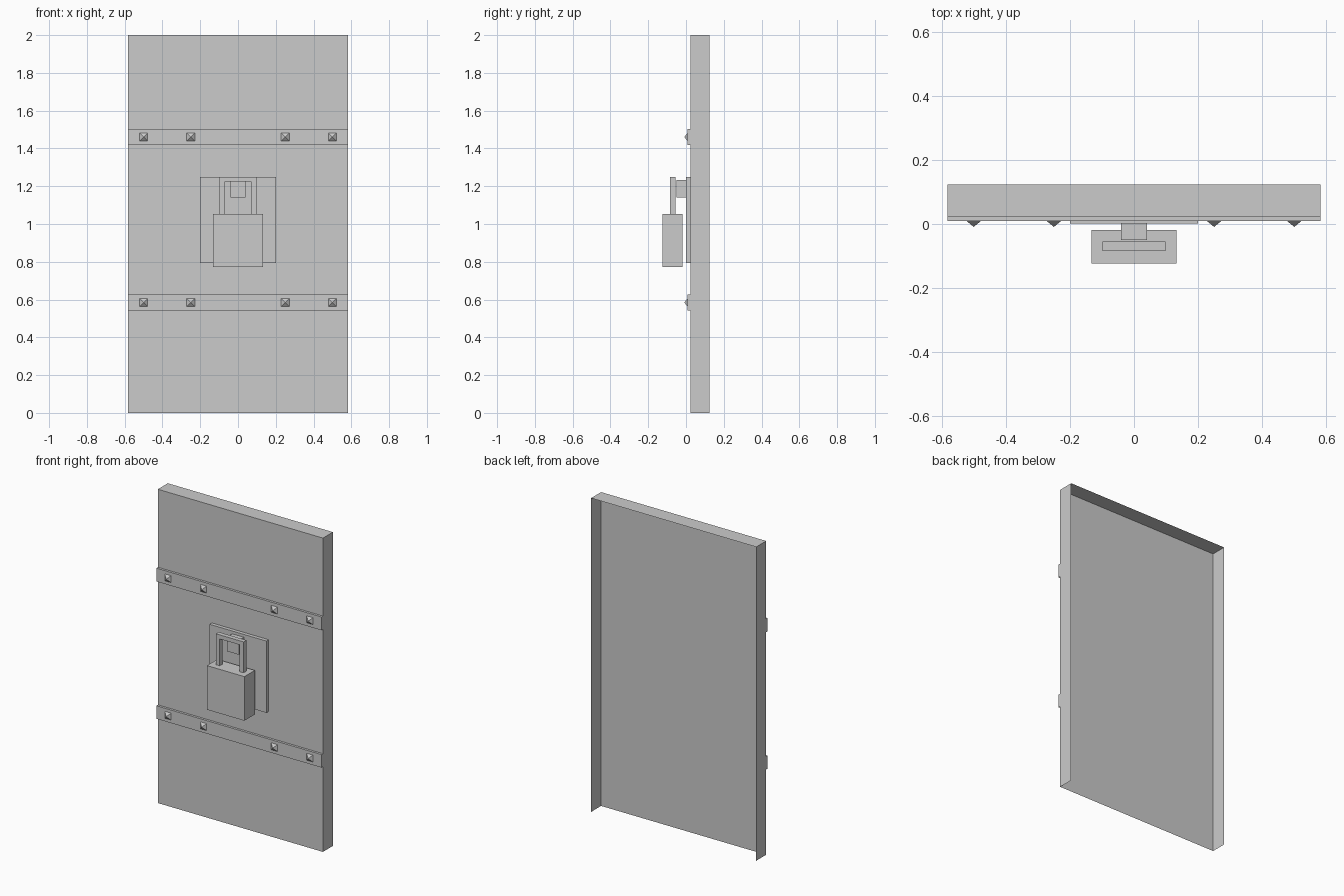
import bpy, bmesh, math
from mathutils import Matrix, Vector

if "Cube" in bpy.data.objects:
    bpy.data.objects.remove(bpy.data.objects["Cube"], do_unlink=True)

GREY = (0.6, 0.6, 0.6, 1.0)
grey = bpy.data.materials.new("plain grey")
grey.use_nodes = True
grey.diffuse_color = GREY
grey.node_tree.nodes["Principled BSDF"].inputs["Base Color"].default_value = GREY


def finish(name, bm):
    mesh = bpy.data.meshes.new(name)
    bm.to_mesh(mesh)
    bm.free()
    mesh.materials.append(grey)
    obj = bpy.data.objects.new(name, mesh)
    bpy.context.collection.objects.link(obj)
    return obj


def box(name, x, y, z, open_sides=()):
    """Box from (min, max) spans; faces pointing along open_sides are removed."""
    bm = bmesh.new()
    lo, hi = (Vector(p) for p in zip(x, y, z))
    place = Matrix.Translation((lo + hi) / 2) @ Matrix.Diagonal((hi - lo).to_4d())
    bmesh.ops.create_cube(bm, size=1, matrix=place)
    bm.normal_update()
    gone = [f for f in bm.faces if any(f.normal.dot(Vector(s)) > 0.9 for s in open_sides)]
    bmesh.ops.delete(bm, geom=gone, context='FACES')
    return finish(name, bm)


def stud(name, x, z):
    """Square pyramid pointing to the front."""
    bm = bmesh.new()
    place = (Matrix.Translation((x, 0, z)) @ Matrix.Rotation(math.pi / 2, 4, 'X')
             @ Matrix.Rotation(math.pi / 4, 4, 'Z'))
    bmesh.ops.create_cone(bm, cap_ends=True, segments=4, radius1=0.022 * math.sqrt(2),
                          radius2=0, depth=0.018, matrix=place)
    bmesh.ops.remove_doubles(bm, verts=bm.verts, dist=0.0001)
    return finish(name, bm)


# Door shell, open at the back and underneath
HALF = 0.582
FRONT = 0.024
box("door_panel", (-HALF, HALF), (FRONT, 0.124), (0, 2), [(0, 1, 0), (0, 0, -1)])

# Reinforcing bands with studs
for label, bottom, top in (("lower", 0.543, 0.626), ("upper", 1.418, 1.503)):
    box(label + "_band", (-HALF, HALF), (0.009, FRONT), (bottom, top))
    for i, x in enumerate((-0.5, -0.25, 0.25, 0.5)):
        stud(f"{label}_stud_{i + 1}", x, (bottom + top) / 2)

# Lock plate and staple
box("lock_plate", (-0.2, 0.2), (0.001, FRONT), (0.793, 1.25))
box("staple", (-0.041, 0.041), (-0.05, 0.001), (1.14, 1.232))

# Padlock body and square shackle
box("padlock_body", (-0.132, 0.132), (-0.124, -0.019), (0.772, 1.053))
bm = bmesh.new()
outline = [(0.098, 1.05), (0.098, 1.25), (-0.098, 1.25), (-0.098, 1.05),
           (-0.07, 1.05), (-0.07, 1.224), (0.07, 1.224), (0.07, 1.05)]
face = bm.faces.new([bm.verts.new((x, -0.084, z)) for x, z in outline])
sweep = bmesh.ops.extrude_face_region(bm, geom=[face])
moved = [v for v in sweep["geom"] if isinstance(v, bmesh.types.BMVert)]
bmesh.ops.translate(bm, verts=moved, vec=(0, 0.029, 0))
bmesh.ops.recalc_face_normals(bm, faces=bm.faces)
finish("shackle", bm)
